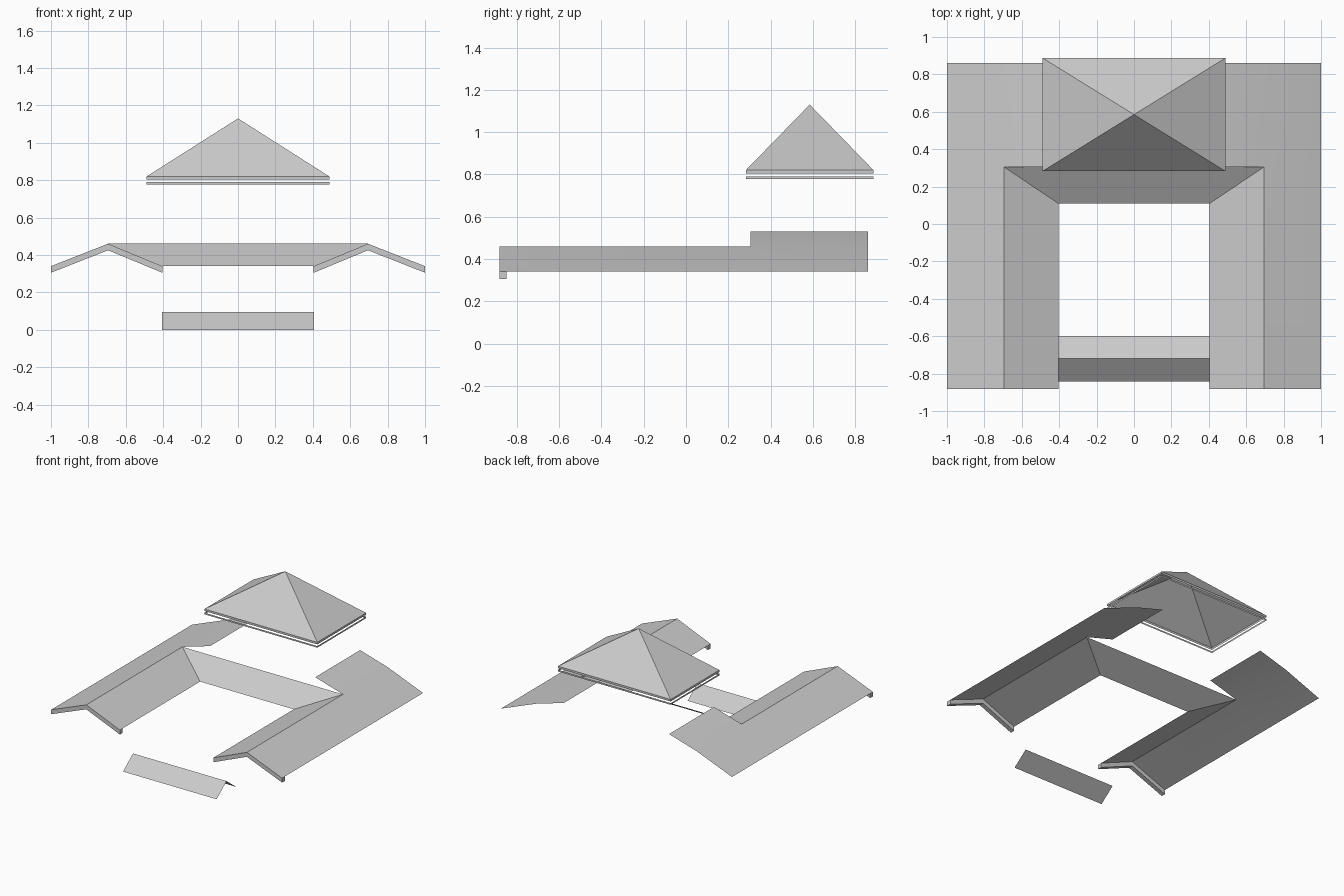
import bpy, bmesh

if "Cube" in bpy.data.objects:
    bpy.data.objects.remove(bpy.data.objects["Cube"])

EAVE, RIDGE = 0.34, 0.46          # heights of the wing roofs
OUT, MID, INN = 1.0, 0.695, 0.405  # x of outer eave, ridge, inner eave
FRONT, BACK = -0.88, 0.86


def make(name, verts, faces, mirror=False, smooth=False):
    """Mesh object from points, optionally mirrored across x."""
    mesh = bpy.data.meshes.new(name)
    mesh.from_pydata(verts, [], faces)
    bm = bmesh.new()
    bm.from_mesh(mesh)
    bmesh.ops.recalc_face_normals(bm, faces=bm.faces)
    # open sheets face upward
    if sum(f.normal.z * f.calc_area() for f in bm.faces) < -1e-4:
        bmesh.ops.reverse_faces(bm, faces=bm.faces)
    bm.to_mesh(mesh)
    bm.free()
    ob = bpy.data.objects.new(name, mesh)
    bpy.context.collection.objects.link(ob)
    if mirror:
        ob.modifiers.new("mirror", 'MIRROR').use_clip = False
    if smooth:
        bpy.ops.object.select_all(action='DESELECT')
        ob.select_set(True)
        bpy.context.view_layer.objects.active = ob
        bpy.ops.object.shade_smooth_by_angle()
    return ob


def extrude_profile(name, profile, y0, y1, **kw):
    """Open sheet: an (x, z) profile swept along y."""
    n = len(profile)
    verts = [(x, y, z) for y in (y0, y1) for x, z in profile]
    faces = [(i, i + 1, n + i + 1, n + i) for i in range(n - 1)]
    return make(name, verts, faces, **kw)


def band(name, x, y0, y1, z0, z1):
    """Open rectangular strip of four vertical walls."""
    ring = [(-x, y0), (x, y0), (x, y1), (-x, y1)]
    verts = [(a, b, z) for z in (z0, z1) for a, b in ring]
    faces = [(i, (i + 1) % 4, 4 + (i + 1) % 4, 4 + i) for i in range(4)]
    return make(name, verts, faces)


# Side wings: outer slope, mitred inner slope, and shallower rear rise
VALLEY, MITRE, TOP_X, TOP_Z = 0.305, 0.11, 0.455, 0.53
make("wing_roof", [
    (OUT, FRONT, EAVE), (MID, FRONT, RIDGE), (INN, FRONT, EAVE),
    (INN, MITRE, EAVE), (MID, VALLEY, RIDGE), (OUT, VALLEY, EAVE),
    (TOP_X, VALLEY, TOP_Z), (TOP_X, BACK, TOP_Z), (MID, BACK, RIDGE),
    (OUT, BACK, EAVE)],
    [(0, 5, 4, 1), (1, 4, 3, 2), (5, 9, 8, 4), (4, 8, 7, 6)],
    mirror=True, smooth=True)

# Connecting slope between the wings
make("link_roof", [(-INN, MITRE, EAVE), (INN, MITRE, EAVE),
                   (MID, VALLEY, RIDGE), (-MID, VALLEY, RIDGE)], [(0, 1, 2, 3)])

# Gable fascia boards at the front of the wings
DROP = 0.035
chevron = [(OUT, EAVE), (MID, RIDGE), (INN, EAVE),
           (INN, EAVE - DROP), (MID, RIDGE - DROP), (OUT, EAVE - DROP)]
verts = [(x, y, z) for y in (FRONT - 0.003, FRONT + 0.032) for x, z in chevron]
faces = [(i, (i + 1) % 6, 6 + (i + 1) % 6, 6 + i) for i in range(6)]
faces += [(0, 1, 4, 5), (1, 2, 3, 4), (6, 7, 10, 11), (7, 8, 9, 10)]
make("gable_fascia", verts, faces, mirror=True)

# Small ridged porch roof
porch = [(-0.843, 0.0), (-0.72, 0.095), (-0.598, 0.003)]
make("porch_roof", [(x, y, z) for x in (-INN, INN) for y, z in porch],
     [(0, 3, 4, 1), (1, 4, 5, 2)])

# Tower roof: open pyramid with a rim and a separate trim strip below
TX, TY0, TY1, TZ = 0.488, 0.283, 0.887, 0.82
make("tower_roof", [(-TX, TY0, TZ), (TX, TY0, TZ), (TX, TY1, TZ), (-TX, TY1, TZ),
                    (0, (TY0 + TY1) / 2, 1.13)],
     [(0, 1, 4), (1, 2, 4), (2, 3, 4), (3, 0, 4)])
band("tower_roof_rim", TX, TY0, TY1, 0.804, TZ)
band("tower_trim", TX, TY0, TY1, 0.778, 0.791)
